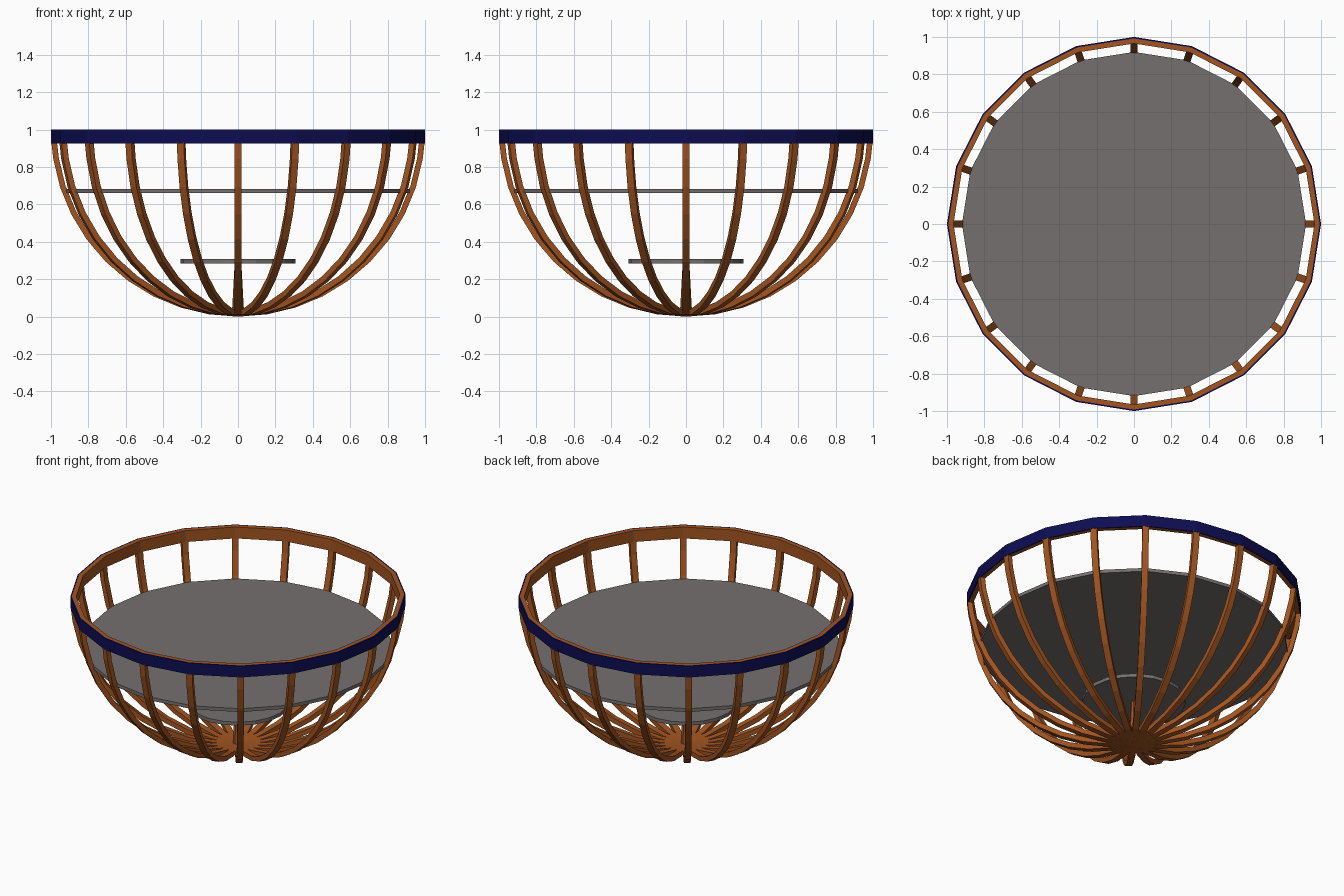
import bpy, bmesh, math

if "Cube" in bpy.data.objects:
    bpy.data.objects.remove(bpy.data.objects["Cube"])

N = 20          # sides of the bowl and number of ribs


def material(name, rgb):
    m = bpy.data.materials.new(name)
    m.diffuse_color = (*rgb, 1)
    m.use_nodes = True
    m.node_tree.nodes["Principled BSDF"].inputs["Base Color"].default_value = m.diffuse_color
    return m


wood = material("brown wood", (0.36, 0.09, 0.015))
navy = material("navy blue", (0.004, 0.004, 0.085))
grey = material("warm grey", (0.175, 0.162, 0.158))


def finish(name, bm, mat):
    bmesh.ops.recalc_face_normals(bm, faces=bm.faces)
    me = bpy.data.meshes.new(name)
    bm.to_mesh(me)
    bm.free()
    me.materials.append(mat)
    ob = bpy.data.objects.new(name, me)
    bpy.context.collection.objects.link(ob)
    return ob


def frustum(name, r0, r1, z0, z1, sides, mat):
    bm = bmesh.new()
    rings = []
    for r, z in ((r0, z0), (r1, z1)):
        rings.append([bm.verts.new((r * math.cos(a), r * math.sin(a), z))
                      for a in (2 * math.pi * i / sides for i in range(sides))])
    for i in range(sides):
        j = (i + 1) % sides
        bm.faces.new((rings[0][i], rings[0][j], rings[1][j], rings[1][i]))
    bm.faces.new(rings[0])
    bm.faces.new(rings[1])
    return finish(name, bm, mat)


def hoop(name, r_in, r_out, z0, z1, mat):
    bm = bmesh.new()
    section = ((r_in, z0), (r_out, z0), (r_out, z1), (r_in, z1))
    loops = [[bm.verts.new((r * math.cos(a), r * math.sin(a), z)) for r, z in section]
             for a in (2 * math.pi * i / N for i in range(N))]
    for i in range(N):
        p, q = loops[i], loops[(i + 1) % N]
        for k in range(4):
            l = (k + 1) % 4
            bm.faces.new((p[k], q[k], q[l], p[l]))
    return finish(name, bm, mat)


# one curved rib, a flat strip swept along a quarter circle
def rib(name, turn, width=0.039, thick=0.03):
    bm = bmesh.new()
    angles = [math.radians(9 * i) for i in range(10)] + [math.radians(86)]
    c, s = math.cos(turn), math.sin(turn)
    rows = []
    for t in angles:
        row = []
        for rad, side in ((1, -1), (1, 1), (1 - thick, 1), (1 - thick, -1)):
            x, y = rad * math.sin(t), side * width / 2
            row.append(bm.verts.new((x * c - y * s, x * s + y * c, 1 - rad * math.cos(t))))
        rows.append(row)
    for p, q in zip(rows, rows[1:]):
        for k in range(4):
            l = (k + 1) % 4
            bm.faces.new((p[k], p[l], q[l], q[k]))
    bm.faces.new(rows[0])
    bm.faces.new(rows[-1])
    return finish(name, bm, wood)


for i in range(N):
    rib(f"rib_{i + 1}", 2 * math.pi * i / N)

# rim: wooden hoop inside, navy band outside
hoop("rim_inner_hoop", 0.965, 0.992, 0.925, 1.0, wood)
hoop("rim_outer_band", 0.992, 1.0, 0.925, 1.0, navy)

# two trays and the post under the small one
frustum("large_tray", 0.92, 0.92, 0.66, 0.682, N, grey)
frustum("small_tray", 0.308, 0.308, 0.285, 0.308, N, grey)
frustum("centre_post", 0.033, 0.018, 0.01, 0.285, 8, wood)
